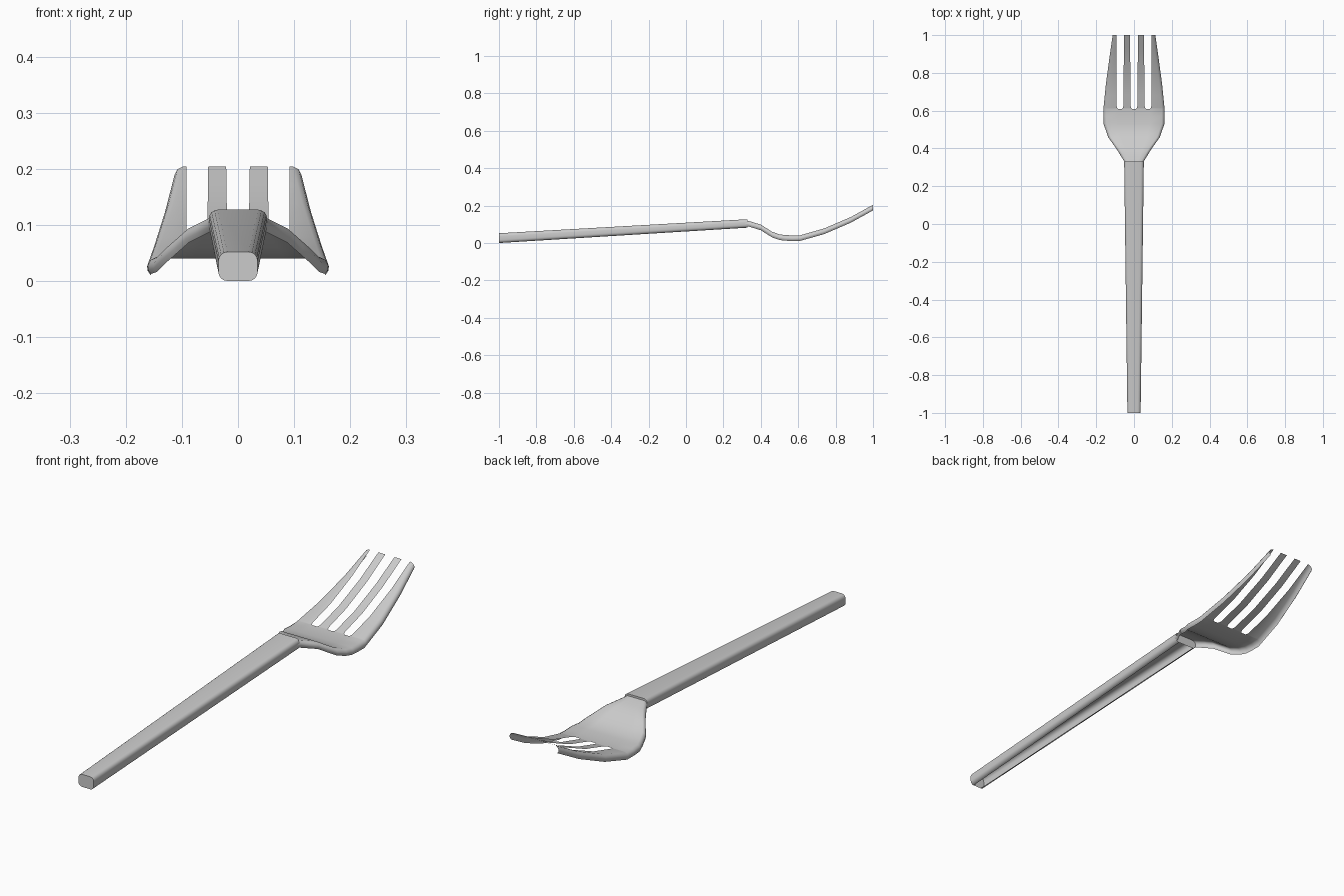
import bpy, bmesh, math

if "Cube" in bpy.data.objects:
    bpy.data.objects.remove(bpy.data.objects["Cube"])

steel = bpy.data.materials.new("light_grey")
steel.diffuse_color = (0.6, 0.6, 0.6, 1)
steel.use_nodes = True
steel.node_tree.nodes["Principled BSDF"].inputs["Base Color"].default_value = steel.diffuse_color


def lerp_table(table, y):
    for (y0, v0), (y1, v1) in zip(table, table[1:]):
        if y <= y1:
            t = max(0, (y - y0) / (y1 - y0))
            return v0 + (v1 - v0) * t
    return table[-1][1]


def finish(bm, name, angle):
    bmesh.ops.recalc_face_normals(bm, faces=bm.faces)
    # open shells: make sure the upper sheet faces up
    if sum(f.normal.z * f.calc_area() for f in bm.faces) < 0:
        bmesh.ops.reverse_faces(bm, faces=bm.faces)
    me = bpy.data.meshes.new(name)
    bm.to_mesh(me)
    bm.free()
    me.materials.append(steel)
    ob = bpy.data.objects.new(name, me)
    bpy.context.collection.objects.link(ob)
    bpy.ops.object.select_all(action='DESELECT')
    ob.select_set(True)
    bpy.context.view_layer.objects.active = ob
    bpy.ops.object.shade_smooth_by_angle(angle=math.radians(angle))


# Handle: tapered rounded bar, hollow underneath, closed at its ends
def section(hw, z0, z1, r=0.016, n=4):
    pts = []
    for cx, cz, a0 in ((hw - r, z0 + r, -90), (hw - r, z1 - r, 0),
                       (-hw + r, z1 - r, 90), (-hw + r, z0 + r, 180)):
        for i in range(n + 1):
            a = math.radians(a0 + 90 * i / n)
            pts.append((cx + r * math.cos(a), cz + r * math.sin(a)))
    return pts


bm = bmesh.new()
rings = []
for y, hw, z0, z1 in ((-1, 0.035, 0, 0.052), (0.33, 0.052, 0.082, 0.127)):
    rings.append([bm.verts.new((x, y, z)) for x, z in section(hw, z0, z1)])
for i in range(len(rings[0]) - 1):      # underside strip stays open
    bm.faces.new((rings[0][i], rings[0][i + 1], rings[1][i + 1], rings[1][i]))
for ring in rings:
    bm.faces.new(ring)
finish(bm, "handle", 40)

# Head: thin sheet with a rolled outer rim, slotted into four tines
WIDTH = [(0.315, 0.053), (0.335, 0.055), (0.40, 0.095), (0.46, 0.138), (0.53, 0.162),
         (0.61, 0.163), (0.74, 0.15), (0.88, 0.131), (1.0, 0.114)]
HEIGHT = [(0.315, 0.121), (0.335, 0.118), (0.40, 0.098), (0.46, 0.06), (0.50, 0.046),
          (0.55, 0.04), (0.61, 0.041), (0.74, 0.078), (0.88, 0.138), (1.0, 0.204)]
RIM = [(0.016, 0), (0.006, 0.005), (0.001, 0.015), (0.002, 0.023), (0.007, 0.03)]
SLOT = 0.61
stations = [0.315, 0.335, 0.37, 0.40, 0.43, 0.46, 0.50, 0.53, 0.57, SLOT, 0.614, 0.625,
            0.68, 0.74, 0.81, 0.88, 0.94, 1.0]


def columns(y):
    w, z = lerp_table(WIDTH, y), lerp_table(HEIGHT, y)
    k = min(1, (w - 0.016) / 0.147) if y < SLOT else 1
    g = lerp_table([(SLOT, 0.008), (0.614, 0.003), (0.625, 0), (1.0, -0.003)], y)
    cols = [((0.018 - g) * k, z), ((0.056 + g) * k, z), ((0.092 - max(g, 0)) * k, z)]
    return cols + [(w - i, z - d) for i, d in RIM]


bm = bmesh.new()
grid = []
for y in stations:
    half = columns(y)
    row = [(-x, z) for x, z in reversed(half)] + half
    grid.append([bm.verts.new((x, y, z)) for x, z in row])
n = len(grid[0])
gaps = {n // 2 - 1, n // 2 + 1, n // 2 - 3}
for y, a, b in zip(stations, grid, grid[1:]):
    for i in range(n - 1):
        if not (y >= SLOT and i in gaps):
            bm.faces.new((a[i], a[i + 1], b[i + 1], b[i]))
finish(bm, "fork_head", 50)
